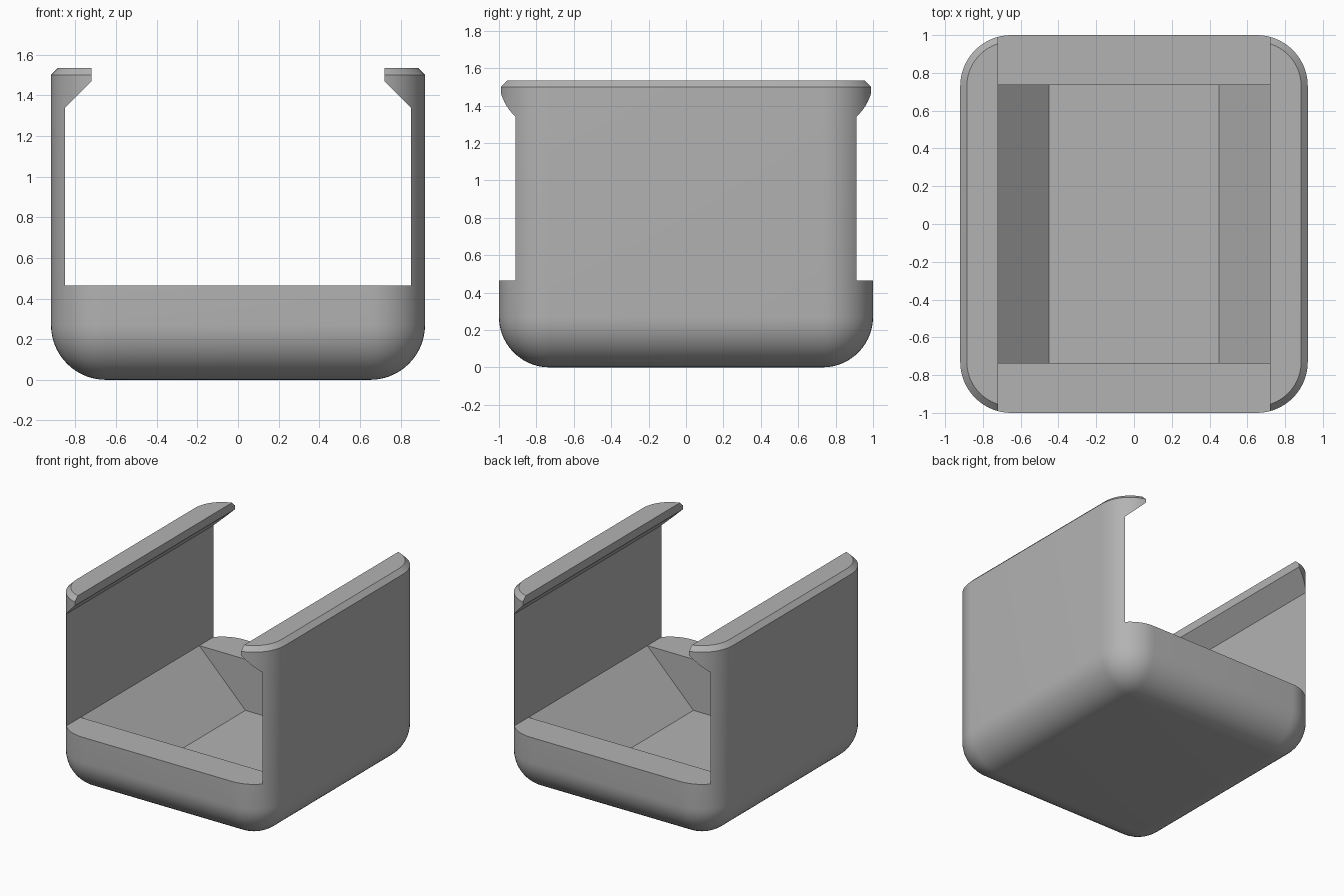
import bpy, bmesh

if "Cube" in bpy.data.objects:
    bpy.data.objects.remove(bpy.data.objects["Cube"])

HX, HY, H = 0.92, 1.0, 1.535   # half width, half depth, height
R, CH = 0.27, 0.035            # rounded edge radius, top chamfer

grey = bpy.data.materials.new("plain grey")
grey.diffuse_color = (0.45, 0.45, 0.45, 1)
grey.use_nodes = True
grey.node_tree.nodes["Principled BSDF"].inputs["Base Color"].default_value = grey.diffuse_color


def make_object(name, bm):
    bmesh.ops.recalc_face_normals(bm, faces=bm.faces[:])
    mesh = bpy.data.meshes.new(name)
    bm.to_mesh(mesh)
    bm.free()
    mesh.materials.append(grey)
    ob = bpy.data.objects.new(name, mesh)
    bpy.context.collection.objects.link(ob)
    return ob


def prism(name, half_profile, half_len):
    """Mirror a right-hand x/z profile and extrude it along y."""
    pts = half_profile + [(-x, z) for x, z in reversed(half_profile)]
    bm = bmesh.new()
    face = bm.faces.new([bm.verts.new((x, -half_len, z)) for x, z in pts])
    ext = bmesh.ops.extrude_face_region(bm, geom=[face])["geom"]
    verts = [v for v in ext if isinstance(v, bmesh.types.BMVert)]
    bmesh.ops.translate(bm, verts=verts, vec=(0, 2 * half_len, 0))
    return make_object(name, bm)


# Body: block with rounded sides and base, chamfered top rim
bm = bmesh.new()
bmesh.ops.create_cube(bm, size=1)
for v in bm.verts:
    v.co = (v.co.x * 2 * HX, v.co.y * 2 * HY, (v.co.z + 0.5) * H)


def on_top(e):
    return all(v.co.z > H - 1e-4 for v in e.verts)


bmesh.ops.bevel(bm, geom=[e for e in bm.edges if not on_top(e)], offset=R,
                offset_type='OFFSET', segments=14, profile=0.5, affect='EDGES')
bmesh.ops.bevel(bm, geom=[e for e in bm.edges if on_top(e)], offset=CH,
                offset_type='OFFSET', segments=1, profile=0.5, affect='EDGES')
body = make_object("open_holder_body", bm)

# Channel open at both ends with overhanging lips, and the sloped floor pocket
channel = prism("channel_cutter", [(0.85, 0.465), (0.85, 1.34), (0.72, 1.47), (0.72, 1.8)], 1.3)
pocket = prism("pocket_cutter", [(0.45, 0.065), (0.85, 0.465), (0.80, 0.7)], 0.735)

bpy.context.view_layer.objects.active = body
for cutter in (channel, pocket):
    mod = body.modifiers.new(cutter.name, 'BOOLEAN')
    mod.operation, mod.solver, mod.object = 'DIFFERENCE', 'EXACT', cutter
    bpy.ops.object.modifier_apply(modifier=mod.name)
    bpy.data.objects.remove(cutter)

# Smooth rounded surfaces, crisp cut edges
body.select_set(True)
bpy.ops.object.shade_smooth_by_angle(angle=0.5)
